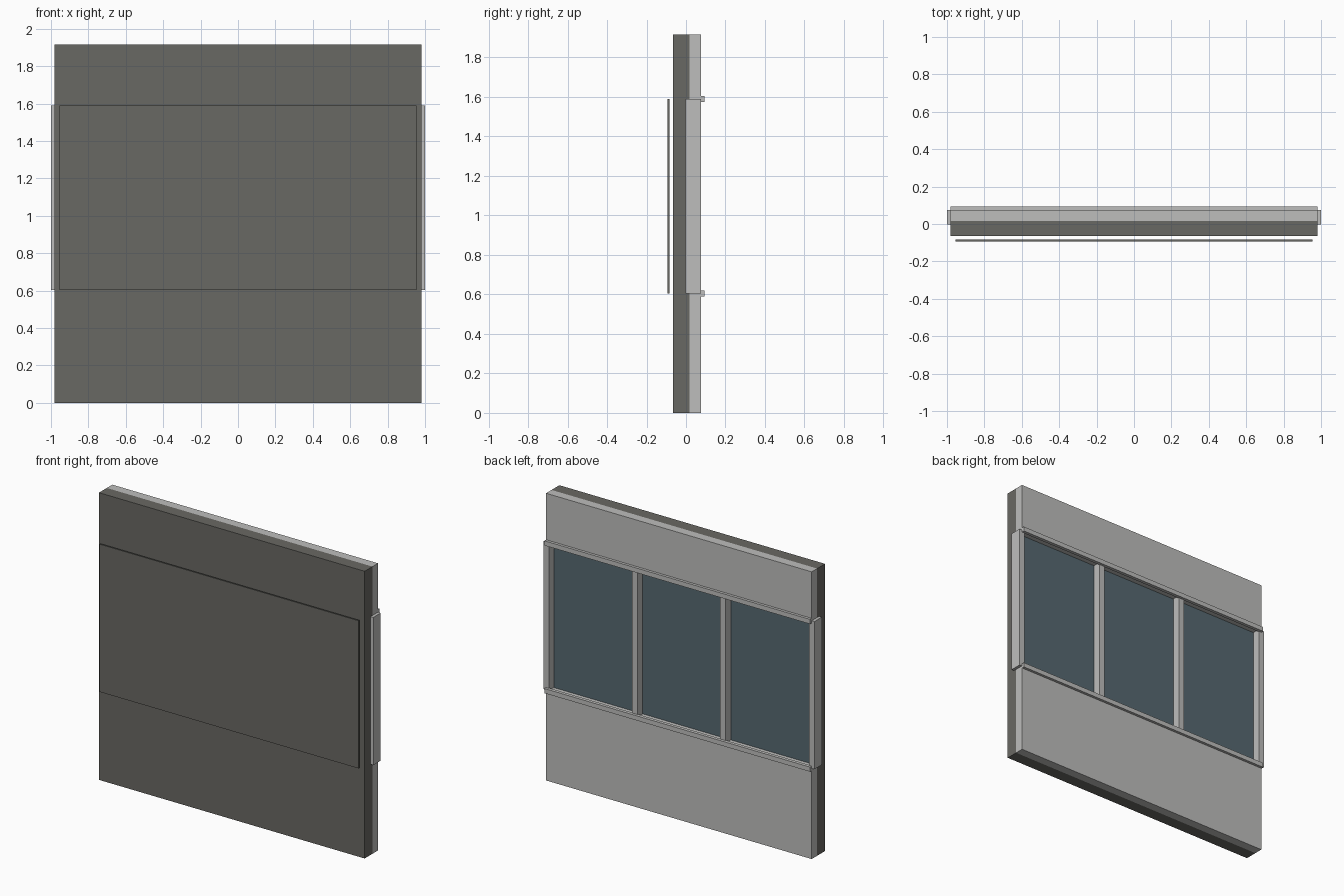
import bpy

cube = bpy.data.objects.get("Cube")
if cube:
    bpy.data.objects.remove(cube, do_unlink=True)


def material(name, rgb):
    color = (*rgb, 1.0)
    mat = bpy.data.materials.new(name)
    mat.use_nodes = True
    mat.diffuse_color = color
    mat.node_tree.nodes["Principled BSDF"].inputs["Base Color"].default_value = color
    return mat


dark = material("dark warm grey", (0.141, 0.138, 0.125))
light = material("light grey", (0.515, 0.515, 0.505))
glass = material("blue grey glass", (0.095, 0.141, 0.165))


def box(name, mat, x, y, z):
    """Box spanning the given (low, high) ranges."""
    bpy.ops.mesh.primitive_cube_add(size=1)
    obj = bpy.context.object
    obj.name = name
    spans = (x, y, z)
    center = [(a + b) / 2 for a, b in spans]
    for v in obj.data.vertices:
        for i, (a, b) in enumerate(spans):
            v.co[i] = center[i] + v.co[i] * (b - a)
    obj.data.materials.append(mat)
    return obj


HALF = 0.98                      # half width of the wall
TOP = 1.915
SILL, HEAD = 0.604, 1.589        # window opening heights
CORE, BACK = 0.017, 0.075        # rear of the dark slab, rear of the cladding
wide = (-HALF, HALF)

# Dark slab and the thin sheet floating in front of it
box("core_slab", dark, wide, (-0.065, CORE), (0, TOP))
box("front_sheet", dark, (-0.955, 0.955), (-0.093, -0.084), (SILL, HEAD))

# Light cladding above and below the window
box("lower_cladding", light, wide, (CORE, BACK), (0, SILL))
box("upper_cladding", light, wide, (CORE, BACK), (HEAD, TOP))

# Glazing
box("window_glass", glass, wide, (CORE, CORE + 0.004), (SILL, HEAD))

# Upright mullions: two end posts and two between the panes
for side, sign in (("left", 1), ("right", -1)):
    box(side + "_end_mullion", light, sorted((sign * 0.96, sign * 1.0)),
        (-0.003, BACK), (SILL, HEAD))
    box(side + "_inner_mullion", light, sorted((sign * 0.305, sign * 0.345)),
        (CORE, BACK), (SILL, HEAD))

# Projecting rails along the sill and head
for name, z in (("sill_rail", SILL), ("head_rail", HEAD)):
    box(name, light, wide, (BACK - 0.004, 0.093), (z - 0.015, z + 0.016))
